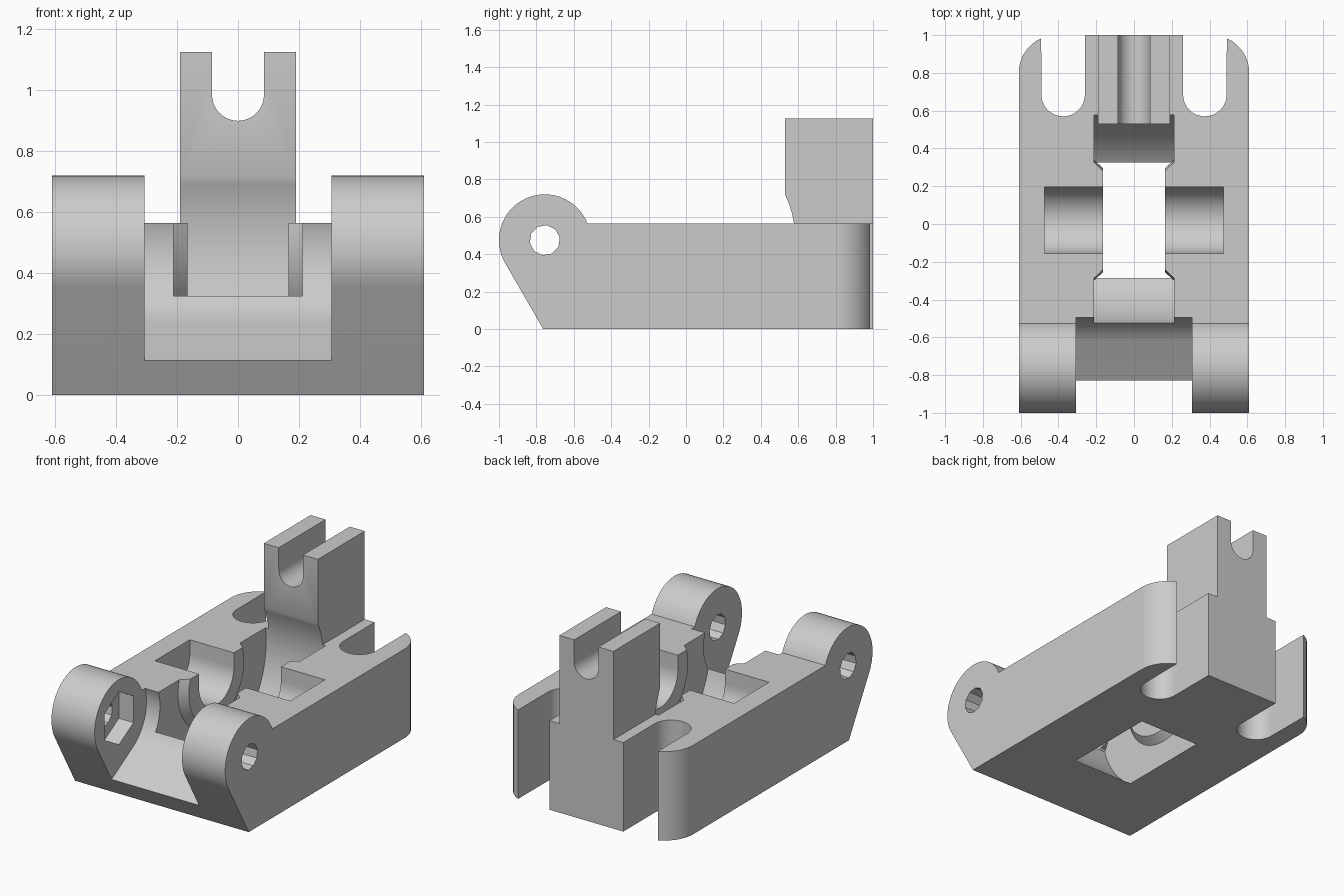
import bpy, bmesh
from math import sin, cos, radians, sqrt

cube = bpy.data.objects.get("Cube")
if cube:
    bpy.data.objects.remove(cube, do_unlink=True)

grey = bpy.data.materials.new("plain grey")
grey.use_nodes = True
GREY = (0.6, 0.6, 0.6, 1)
grey.diffuse_color = GREY
grey.node_tree.nodes["Principled BSDF"].inputs["Base Color"].default_value = GREY


def arc(u, v, r, start, end, steps=24):
    """Points on an arc, angles in degrees."""
    angles = [radians(start + (end - start) * i / steps) for i in range(steps + 1)]
    return [(u + r * cos(a), v + r * sin(a)) for a in angles]


def circle(u, v, r, sides, turn=0):
    return arc(u, v, r, turn, turn + 360, sides)[:-1]


def prism(name, loop, axis, low, high, end_loop=None):
    """Extrude a 2D loop along an axis, or loft it to a second loop."""
    place = {"x": lambda p, h: (h, p[0], p[1]),
             "y": lambda p, h: (p[0], h, p[1]),
             "z": lambda p, h: (p[0], p[1], h)}[axis]
    bm = bmesh.new()
    a = [bm.verts.new(place(p, low)) for p in loop]
    b = [bm.verts.new(place(p, high)) for p in end_loop or loop]
    bm.faces.new(a)
    bm.faces.new(b)
    for i in range(len(a)):
        j = (i + 1) % len(a)
        bm.faces.new((a[i], a[j], b[j], b[i]))
    bmesh.ops.recalc_face_normals(bm, faces=bm.faces)
    mesh = bpy.data.meshes.new(name)
    bm.to_mesh(mesh)
    bm.free()
    mesh.materials.append(grey)
    obj = bpy.data.objects.new(name, mesh)
    bpy.context.collection.objects.link(obj)
    return obj


def combine(target, tool, operation):
    """Apply a boolean and discard the tool."""
    mod = target.modifiers.new("boolean", "BOOLEAN")
    mod.operation = operation
    mod.solver = "EXACT"
    mod.object = tool
    bpy.context.view_layer.objects.active = target
    bpy.ops.object.modifier_apply(modifier=mod.name)
    bpy.data.objects.remove(tool, do_unlink=True)


AXLE = 0.475                 # height of every round axis
PIVOT = -0.755               # hinge position along y
WHEEL = 0.02                 # wheel position along y
TOP = 0.565
R = 0.245                    # hinge knuckle radius

# Body side profile with round hinge knuckle and sloping front
side = [(PIVOT - R * cos(radians(30)) + (AXLE - R / 2) / sqrt(3), 0), (1.1, 0), (1.1, TOP)]
side += arc(PIVOT, AXLE, R, 21.5, 210, 40)
body = prism("hinged_bracket", side, "x", -0.8, 0.8)

# Forked tower at the back
fork = [(-0.19, 0.3), (0.19, 0.3), (0.19, 1.125), (0.085, 1.125)]
fork += arc(0, 0.985, 0.085, 0, -180) + [(-0.085, 1.125), (-0.19, 1.125)]
combine(body, prism("fork_tower", fork, "y", 0.53, 1.05), "UNION")

# Plan outline with rounded rear corners and two open slots
half = [(0.61, -1.2)] + arc(0.41, 0.8, 0.2, 0, 66, 16)
half += arc(0.375, 0.685, 0.115, 0, -180) + [(0.26, 1)]
plan = half + [(-x, y) for x, y in reversed(half)]
combine(body, prism("plan_outline", plan, "z", -0.1, 1.3), "INTERSECT")

# Rounded gap between the two knuckles, with a sloping floor
r = 0.275
gap = arc(PIVOT, AXLE, r, 90, -60, 40)
y0, z0 = gap[-1]
gap += [(-1.2, z0 - (y0 + 1.2) / sqrt(3)), (-1.2, AXLE + r)]
combine(body, prism("hinge_gap", gap, "x", -0.307, 0.307), "DIFFERENCE")

# Wheel well, leaving a bevelled round boss on each wall
well = prism("wheel_well", circle(WHEEL, AXLE, 0.565, 96), "x", -0.212, 0.212)
for s in (-1, 1):
    boss = prism("boss", circle(WHEEL, AXLE, 0.277, 64), "x", s * 0.165, s * 0.23,
                 circle(WHEEL, AXLE, 0.335, 64))
    combine(well, boss, "DIFFERENCE")
combine(body, well, "DIFFERENCE")

# U-shaped axle pocket across both walls
pocket = arc(WHEEL, AXLE, 0.175, 180, 360, 32) + [(WHEEL + 0.175, 0.8), (WHEEL - 0.175, 0.8)]
combine(body, prism("axle_pocket", pocket, "x", -0.475, 0.475), "DIFFERENCE")

# Hinge pin hole and the hexagonal nut recess in one knuckle
combine(body, prism("pin_hole", circle(PIVOT, AXLE, 0.081, 10, 10), "x", -0.9, 0.9), "DIFFERENCE")
combine(body, prism("nut_recess", circle(PIVOT, AXLE, 0.168, 6, 30), "x", -0.41, -0.2), "DIFFERENCE")

# Smooth curves, sharp edges
bpy.ops.object.select_all(action="DESELECT")
body.select_set(True)
bpy.context.view_layer.objects.active = body
bpy.ops.object.shade_smooth_by_angle(angle=radians(25))
